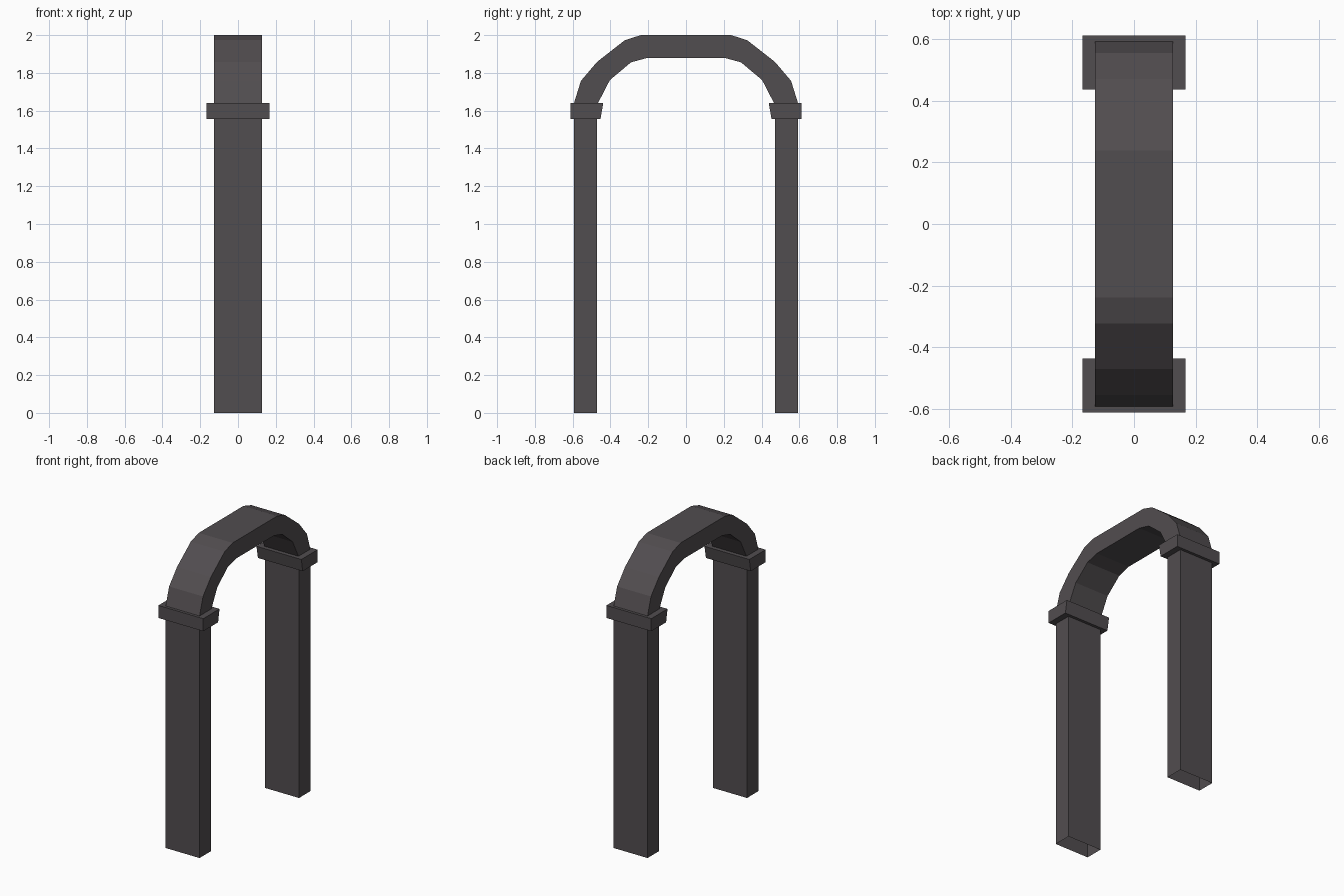
import bpy, bmesh

if "Cube" in bpy.data.objects:
    bpy.data.objects.remove(bpy.data.objects["Cube"])

stone = bpy.data.materials.new("dark grey stone")
stone.diffuse_color = (0.083, 0.074, 0.079, 1)
stone.use_nodes = True
stone.node_tree.nodes["Principled BSDF"].inputs["Base Color"].default_value = stone.diffuse_color


def loft(name, sections):
    """Open rectangular tube; each section = (outer yz, inner yz, half width)."""
    bm = bmesh.new()
    rings = []
    for (oy, oz), (iy, iz), w in sections:
        rings.append([bm.verts.new(p) for p in
                      ((-w, oy, oz), (w, oy, oz), (w, iy, iz), (-w, iy, iz))])
    for a, b in zip(rings, rings[1:]):
        for i in range(4):
            j = (i + 1) % 4
            # start at the -y pillar foot: this winding faces outwards
            bm.faces.new((a[i], a[j], b[j], b[i]))
    mesh = bpy.data.meshes.new(name)
    bm.to_mesh(mesh)
    bm.free()
    mesh.materials.append(stone)
    obj = bpy.data.objects.new(name, mesh)
    bpy.context.collection.objects.link(obj)
    return obj


def mirror_y(obj):
    m = obj.modifiers.new("mirror", 'MIRROR')
    m.use_axis = (False, True, False)
    m.use_mirror_merge = False


W, CW = 0.127, 0.168      # half widths of pillar and capital
Z1, Z2 = 1.555, 1.64      # bottom and top of capital

# Pillars, hollow with open foot
mirror_y(loft("pillar", [((-0.593, 0), (-0.472, 0), W),
                         ((-0.593, Z1), (-0.472, Z1), W)]))

# Capitals: flange out, sides, flange in
mirror_y(loft("capital", [((-0.593, Z1), (-0.472, Z1), W),
                          ((-0.612, Z1), (-0.453, Z1), CW),
                          ((-0.612, Z2), (-0.438, Z2), CW),
                          ((-0.593, Z2), (-0.466, Z2), W)]))

# Faceted arch, half profile then its reflection
half = [((-0.593, Z2), (-0.466, Z2), W),
        ((-0.556, 1.758), (-0.403, 1.762), W),
        ((-0.471, 1.858), (-0.291, 1.856), W),
        ((-0.324, 1.973), (-0.202, 1.88), W),
        ((-0.239, 2.0), (-0.202, 1.88), W)]
other = [((-o[0], o[1]), (-i[0], i[1]), w) for o, i, w in reversed(half)]
arch = loft("arch", half + other)

# Clean up the repeated inner points
bm = bmesh.new()
bm.from_mesh(arch.data)
bmesh.ops.remove_doubles(bm, verts=bm.verts, dist=0.0005)
bm.to_mesh(arch.data)
bm.free()
